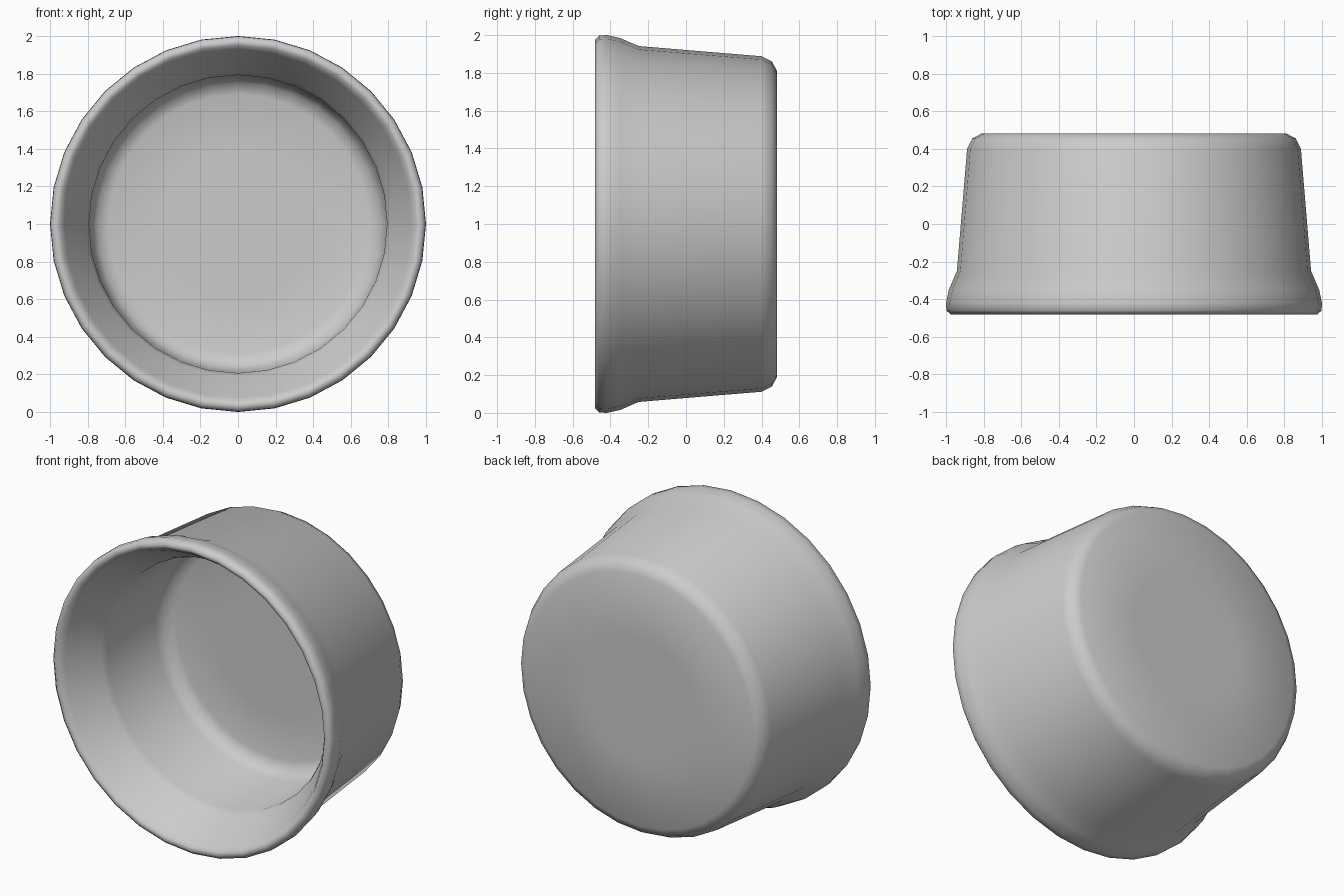
import bpy, bmesh, math

if "Cube" in bpy.data.objects:
    bpy.data.objects.remove(bpy.data.objects["Cube"])

SEG = 32
CZ = 1.0

# (y, radius): inner floor -> straight well -> inner flare -> rim -> outer flare -> wall -> back edge
profile = [
    (0.36, 0.40), (0.36, 0.69), (0.34, 0.75), (0.28, 0.785), (-0.20, 0.793), (-0.24, 0.81),
    (-0.32, 0.865), (-0.44, 0.925), (-0.475, 0.95), (-0.482, 0.975), (-0.46, 0.998),
    (-0.42, 1.0), (-0.35, 0.985), (-0.25, 0.942), (0.40, 0.888), (0.455, 0.86),
    (0.482, 0.81), (0.482, 0.40),
]

bm = bmesh.new()


def ring(y, r):
    return [bm.verts.new((r * math.cos(2 * math.pi * i / SEG), y,
                          CZ + r * math.sin(2 * math.pi * i / SEG)))
            for i in range(SEG)]


# Lathed cup wall and rim
rings = [ring(y, r) for y, r in profile]
for a, b in zip(rings, rings[1:]):
    for i in range(SEG):
        j = (i + 1) % SEG
        bm.faces.new((a[i], a[j], b[j], b[i]))

# Inner floor and flat back
bm.faces.new(rings[0])
bm.faces.new(rings[-1])

bmesh.ops.recalc_face_normals(bm, faces=bm.faces)
for f in bm.faces:
    f.smooth = True

mesh = bpy.data.meshes.new("cup")
bm.to_mesh(mesh)
bm.free()
cup = bpy.data.objects.new("cup", mesh)
bpy.context.collection.objects.link(cup)
